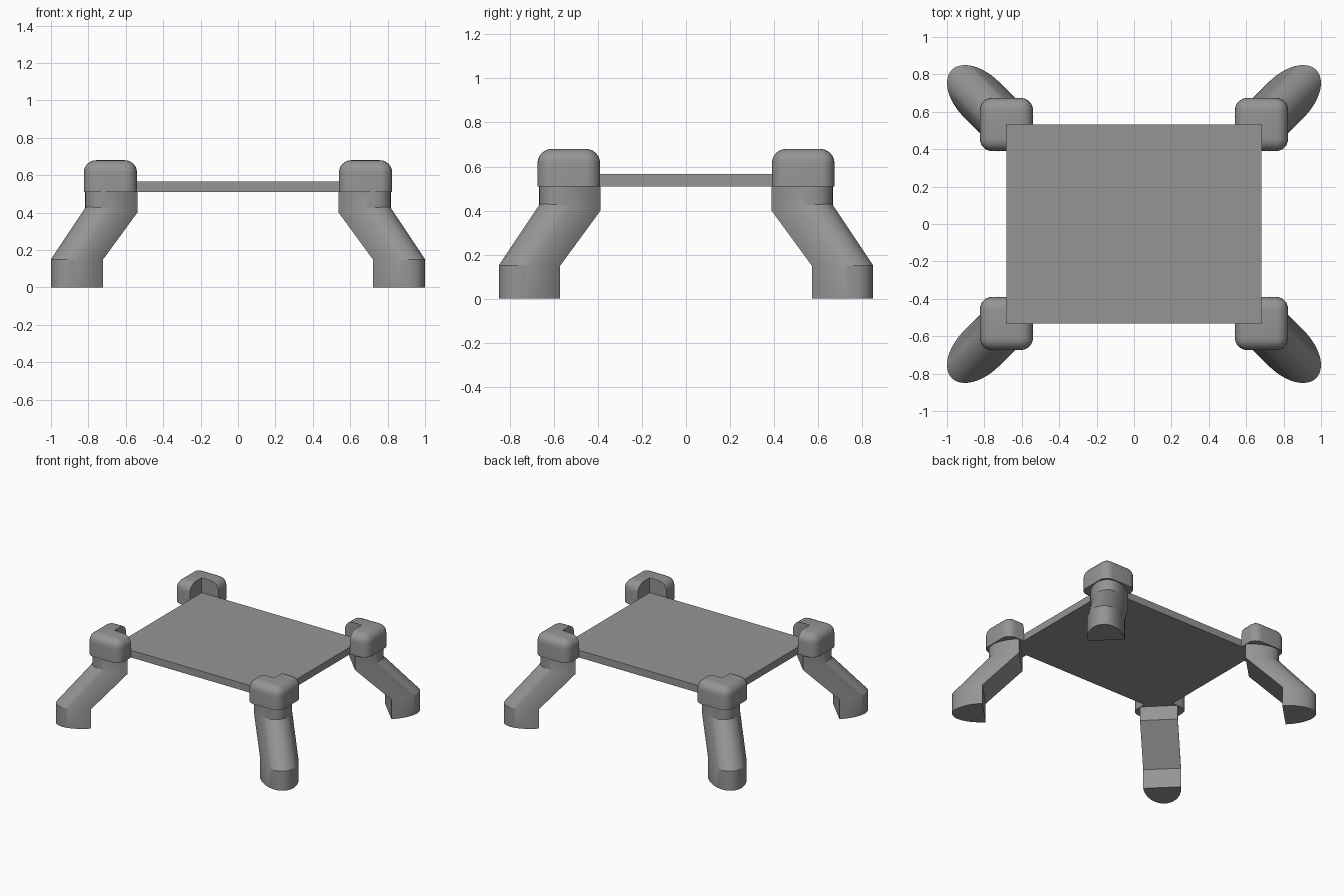
import bpy, bmesh, math
from mathutils import Vector

if "Cube" in bpy.data.objects:
    bpy.data.objects.remove(bpy.data.objects["Cube"])

grey = bpy.data.materials.new("mid_grey")
grey.diffuse_color = (0.30, 0.30, 0.30, 1)
grey.use_nodes = True
grey.node_tree.nodes["Principled BSDF"].inputs["Base Color"].default_value = grey.diffuse_color

HX, HY = 0.682, 0.532          # tray half sizes; its corners are the block centres
Z0, Z1, ZTOP = 0.51, 0.565, 0.68


def add_object(name, bm, smooth=True):
    bmesh.ops.recalc_face_normals(bm, faces=bm.faces)
    mesh = bpy.data.meshes.new(name)
    bm.to_mesh(mesh)
    bm.free()
    mesh.materials.append(grey)
    obj = bpy.data.objects.new(name, mesh)
    bpy.context.collection.objects.link(obj)
    if smooth:
        smooth_object(obj)
    return obj


def activate(obj):
    bpy.ops.object.select_all(action='DESELECT')
    obj.select_set(True)
    bpy.context.view_layer.objects.active = obj


def smooth_object(obj):
    activate(obj)
    bpy.ops.object.shade_smooth_by_angle(angle=math.radians(25))


def box(lo, hi):
    bm = bmesh.new()
    bmesh.ops.create_cube(bm, size=1)
    for v in bm.verts:
        v.co = Vector([(a + b) / 2 + c * (b - a) for a, b, c in zip(lo, hi, v.co)])
    return bm


def corner_block(name, sx, sy):
    # rounded cap with its inner quadrant cut away around the tray corner
    h = 0.142
    cx, cy = sx * HX, sy * HY
    bm = box((cx - h, cy - h, Z0), (cx + h, cy + h, ZTOP))
    edges = [e for e in bm.edges if max(v.co.z for v in e.verts) > Z0 + 0.01]
    bmesh.ops.bevel(bm, geom=edges, offset=0.065, segments=6, profile=0.5,
                    affect='EDGES')
    obj = add_object(name, bm, smooth=False)

    xs = sorted((cx, cx - sx * 0.3))
    ys = sorted((cy, cy - sy * 0.3))
    cutter = add_object("notch_cutter",
                        box((xs[0], ys[0], 0.4), (xs[1], ys[1], 0.8)), False)
    cutter.hide_render = True
    mod = obj.modifiers.new("notch", 'BOOLEAN')
    mod.operation = 'DIFFERENCE'
    mod.solver = 'EXACT'
    mod.object = cutter
    activate(obj)
    bpy.ops.object.modifier_apply(modifier=mod.name)
    bpy.data.objects.remove(cutter)
    smooth_object(obj)


def leg(name, sx, sy):
    # half-oval section, flat side facing inward, swept down and outward
    a, b, n = 0.133, 0.225, 24
    section = [(b * math.sin(math.pi * i / n), a * math.cos(math.pi * i / n))
               for i in range(n + 1)]
    # (flat-side centre x, y, height, tilt of the joint)
    levels = [(0.815, 0.665, 0.0, 0), (0.815, 0.665, 0.15, 0),
              (0.632, 0.482, 0.40, 0.13), (0.632, 0.482, Z0, 0)]
    r = math.sqrt(0.5)
    bm = bmesh.new()
    rings = [[bm.verts.new((sx * (x + r * (u - v)), sy * (y + r * (u + v)), z + k * u))
              for u, v in section] for x, y, z, k in levels]
    m = n + 1
    for low, high in zip(rings, rings[1:]):
        for i in range(m):
            j = (i + 1) % m
            bm.faces.new((low[i], low[j], high[j], high[i]))
    bm.faces.new(rings[0])
    bm.faces.new(rings[-1])
    add_object(name, bm)


# flat tray
add_object("tray", box((-HX, -HY, Z0), (HX, HY, Z1)), False)

# four corners
for sy, depth in ((-1, "front"), (1, "back")):
    for sx, side in ((-1, "left"), (1, "right")):
        corner_block(f"{depth}_{side}_corner_block", sx, sy)
        leg(f"{depth}_{side}_leg", sx, sy)
